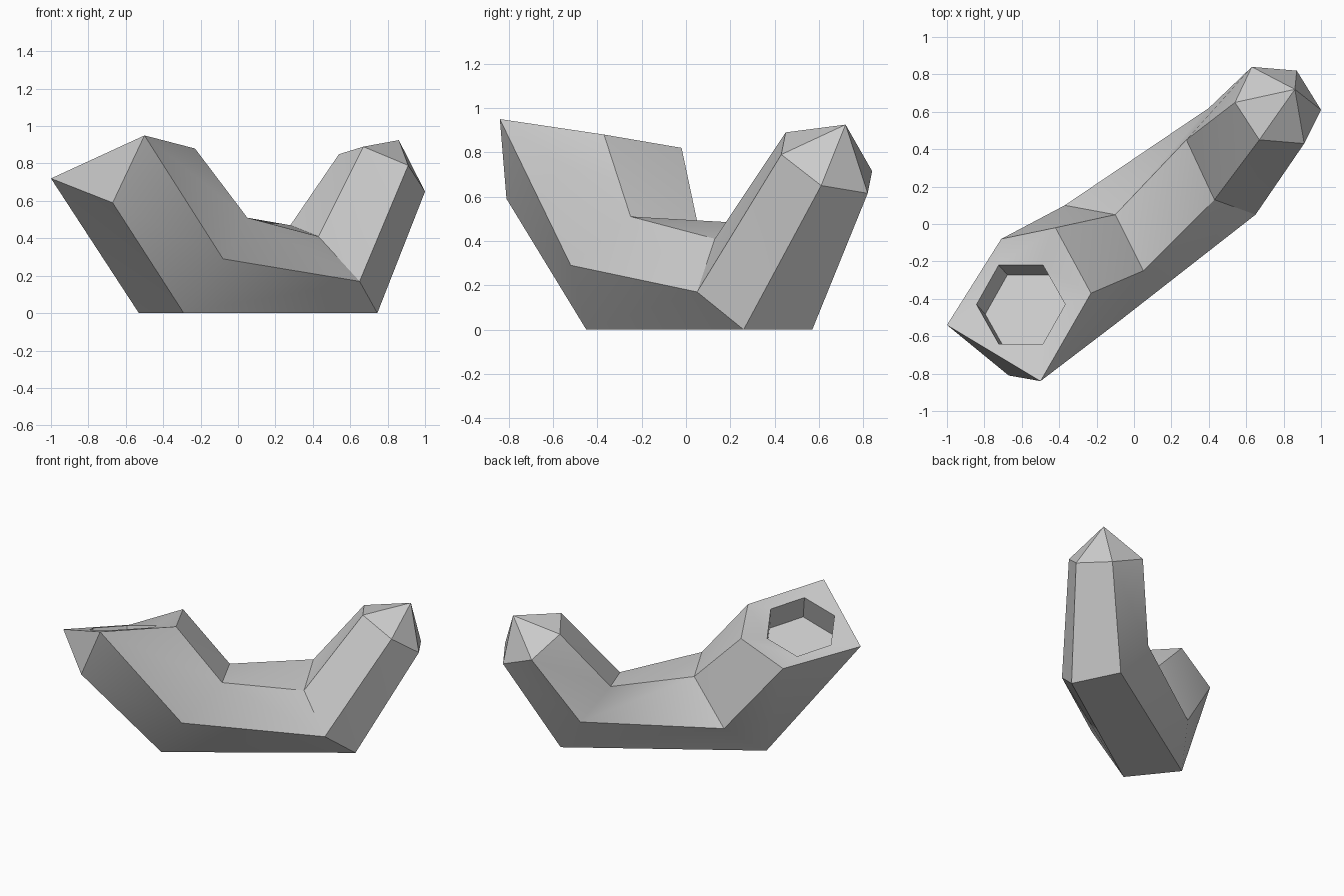
import bpy, bmesh, math
from mathutils import Vector

if "Cube" in bpy.data.objects:
    bpy.data.objects.remove(bpy.data.objects["Cube"])

# Six-sided cross-sections from the socket end to the tip, same corner order in each
RINGS = [
    [(-1, -.54, .72), (-.67, -.81, .59), (-.5, -.84, .95),
     (-.23, -.37, .88), (-.42, -.02, .82), (-.71, -.08, .66)],
    [(-.53, -.15, 0), (-.29, -.45, 0), (-.08, -.52, .29),
     (.05, -.25, .51), (-.1, .05, .49), (-.37, .1, .21)],
    [(.59, .57, 0), (.745, .26, 0), (.65, .05, .17),
     (.43, .13, .41), (.28, .45, .47), (.4, .62, .25)],
    [(.87, .82, .615), (1, .61, .65), (.91, .43, .79),
     (.67, .45, .89), (.54, .65, .85), (.63, .84, .715)],
]
APEX = (.86, .72, .925)

bm = bmesh.new()
rings = [[bm.verts.new(p) for p in ring] for ring in RINGS]


def face(*verts):
    return bm.faces.new(verts)


# Bent six-sided body, each panel split along its fold
for j in range(3):
    for i in range(6):
        k = (i + 1) % 6
        a, b, c, d = rings[j][i], rings[j][k], rings[j + 1][k], rings[j + 1][i]
        if (j, i) == (1, 2):
            face(a, b, d)
            face(b, c, d)
        else:
            face(a, b, c)
            face(a, c, d)

# Pointed tip
apex = bm.verts.new(APEX)
for i in range(6):
    face(rings[3][i], rings[3][(i + 1) % 6], apex)

# Sloping end with a six-sided socket sunk along its normal
slope = Vector((-.275, .307, 1))
rim, floor = [], []
for k in range(6):
    t = k * math.pi / 3
    x, y = -.605 + .237 * math.cos(t), -.43 + .243 * math.sin(t)
    p = Vector((x, y, .95 + .275 * (x + .5) - .307 * (y + .84)))
    rim.append(bm.verts.new(p))
    floor.append(bm.verts.new(p - slope * .17))
for k in range(6):
    n = (k + 1) % 6
    face(rim[k], rim[n], floor[n], floor[k])
face(*floor)

p1, p2, p3, p4, p5, p6 = rings[0]
face(p1, p2, p3)
face(p1, p3, rim[5], rim[4])
face(p3, p4, rim[0], rim[5])
face(p4, p5, rim[1], rim[0])
face(p5, p6, rim[2], rim[1])
face(p6, p1, rim[3], rim[2])
face(p1, rim[4], rim[3])

bmesh.ops.recalc_face_normals(bm, faces=bm.faces[:])
mesh = bpy.data.meshes.new("bent_hex_body")
bm.to_mesh(mesh)
bm.free()

grey = bpy.data.materials.new("light grey")
grey.diffuse_color = (.6, .6, .6, 1)
grey.use_nodes = True
grey.node_tree.nodes["Principled BSDF"].inputs["Base Color"].default_value = grey.diffuse_color
mesh.materials.append(grey)
body = bpy.data.objects.new("bent_hex_body", mesh)
bpy.context.collection.objects.link(body)

# Soft shading over the shallow folds, sharp ridges elsewhere
bpy.context.view_layer.objects.active = body
body.select_set(True)
bpy.ops.object.shade_smooth_by_angle(angle=math.radians(30))
